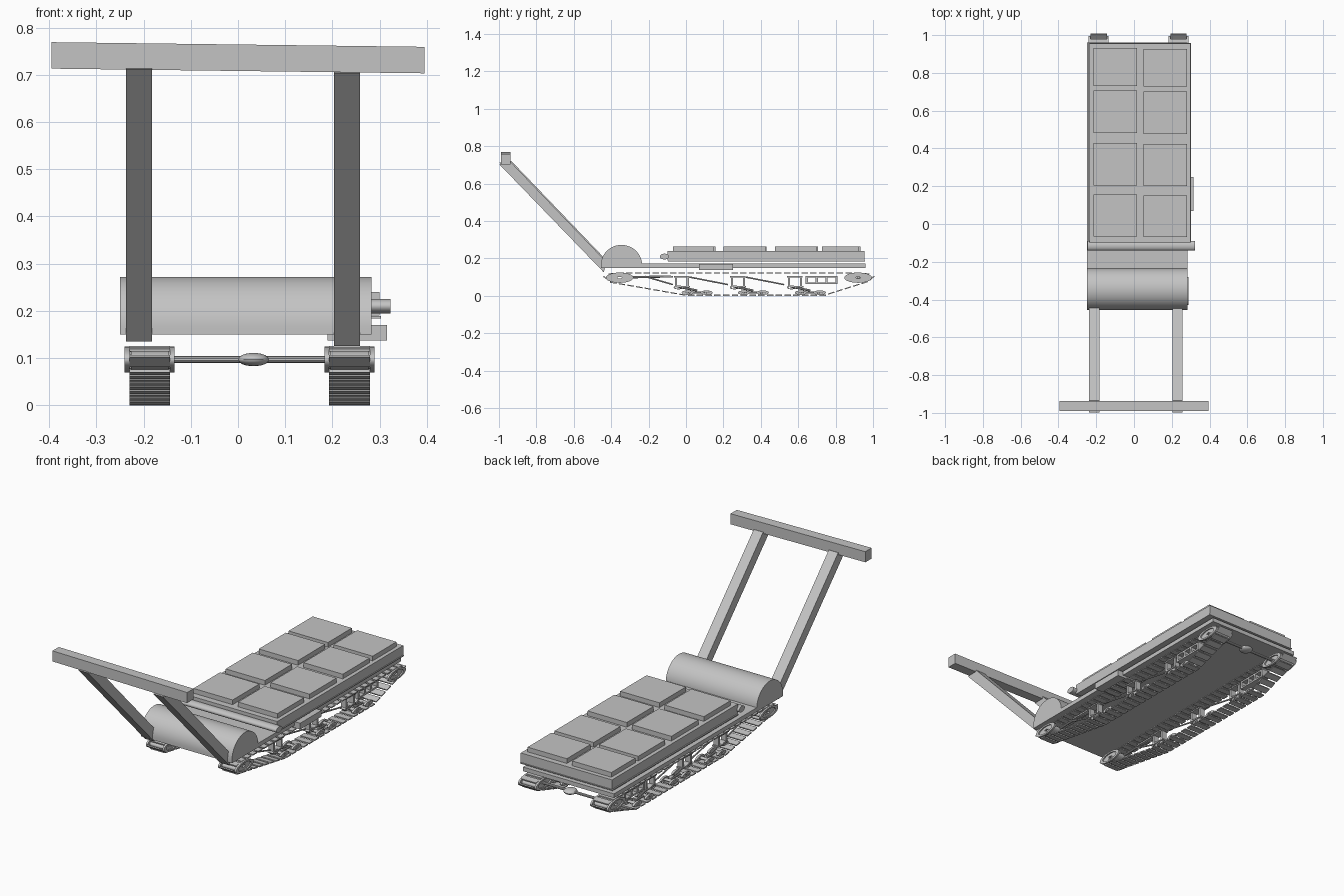
import bpy, bmesh, math
from mathutils import Vector, Matrix

cube = bpy.data.objects.get("Cube")
if cube:
    bpy.data.objects.remove(cube, do_unlink=True)

GREY = (0.55, 0.55, 0.55, 1)
grey = bpy.data.materials.new("plain grey")
grey.use_nodes = True
grey.diffuse_color = GREY
grey.node_tree.nodes["Principled BSDF"].inputs["Base Color"].default_value = GREY


def finish(bm, name, smooth=False):
    bmesh.ops.recalc_face_normals(bm, faces=bm.faces)
    mesh = bpy.data.meshes.new(name)
    bm.to_mesh(mesh)
    bm.free()
    mesh.materials.append(grey)
    ob = bpy.data.objects.new(name, mesh)
    bpy.context.collection.objects.link(ob)
    if smooth:
        bpy.ops.object.select_all(action='DESELECT')
        ob.select_set(True)
        bpy.context.view_layer.objects.active = ob
        bpy.ops.object.shade_smooth_by_angle(angle=math.radians(35))
    return ob


def add_box(bm, xs, ys, zs, rot=None):
    """Box between limits, optionally turned about its own middle."""
    lims = (xs, ys, zs)
    mid = Matrix.Translation([(a + b) / 2 for a, b in lims])
    size = Matrix.Diagonal([b - a for a, b in lims] + [1])
    bmesh.ops.create_cube(bm, size=1, matrix=mid @ (rot or Matrix()) @ size)


def box(name, xs, ys, zs, rot=None):
    bm = bmesh.new()
    add_box(bm, xs, ys, zs, rot)
    return finish(bm, name)


def prism(bm, x0, x1, outline):
    """Extrude a (y, z) outline along x."""
    face = bm.faces.new([bm.verts.new((x0, y, z)) for y, z in outline])
    ext = bmesh.ops.extrude_face_region(bm, geom=[face])["geom"]
    bmesh.ops.translate(bm, vec=(x1 - x0, 0, 0),
                        verts=[v for v in ext if isinstance(v, bmesh.types.BMVert)])


def rod(bm, a, b, r):
    a, b = Vector(a), Vector(b)
    d = b - a
    m = Matrix.Translation((a + b) / 2) @ d.to_track_quat('Z', 'Y').to_matrix().to_4x4()
    bmesh.ops.create_cone(bm, cap_ends=True, segments=10, radius1=r, radius2=r,
                          depth=d.length, matrix=m)


def lathe(bm, centre, profile, squash, steps=28, closed=True):
    """Spin (x, radius) points about the x axis, flattened in z."""
    cx, cy, cz = centre
    rings = []
    for i in range(steps):
        t = math.tau * i / steps
        rings.append([bm.verts.new((cx + x, cy + r * math.cos(t), cz + r * squash * math.sin(t)))
                      for x, r in profile])
    n = len(profile)
    for i in range(steps):
        p, q = rings[i], rings[(i + 1) % steps]
        for j in range(n if closed else n - 1):
            k = (j + 1) % n
            bm.faces.new((p[j], p[k], q[k], q[j]))


def disc(bm, centre, half, inner, outer, squash):
    lathe(bm, centre, [(-half, inner), (half, inner), (half, outer), (-half, outer)], squash)


# Deck, cargo box and storage box
box("deck_plate", (-.25, .283), (-.26, .96), (.15, .172))
box("cargo_box", (-.235, .3), (-.1, .955), (.19, .24))
box("cargo_box_base", (-.24, .303), (-.095, .957), (.184, .189))
box("side_storage_box", (.19, .315), (.07, .25), (.137, .17))

# Lid panels, two columns of four
rows = [(-.07, .157), (.2, .43), (.477, .707), (.727, .932)]
for i, (y0, y1) in enumerate(rows):
    box(f"left_panel_{i}", (.05, .28), (y0, y1 - .006), (.24, .265))
    box(f"right_panel_{i}", (-.215, .015), (y0 + .004, y1), (.24, .265))

# Half drum at the front of the deck
bm = bmesh.new()
arc = [(-.345 + .11 * math.cos(math.pi * i / 32), .165 + .107 * math.sin(math.pi * i / 32))
       for i in range(33)]
prism(bm, -.25, .283, [(-.235, .15)] + arc + [(-.455, .15)])
finish(bm, "half_drum", True)

# Roll lying across the front of the cargo box
bm = bmesh.new()
lathe(bm, (.038, -.115, .21), [(-.285, .001), (-.285, .025), (.285, .025), (.285, .001)], .62)
finish(bm, "cross_roll", True)

# Push handle
for name, x, drop in (("right_handle_leg", -.237, 0), ("left_handle_leg", .203, .009)):
    bm = bmesh.new()
    prism(bm, x, x + .055, [(-.998, .712 - drop), (-.935, .722 - drop),
                            (-.425, .19 - drop), (-.44, .135 - drop)])
    finish(bm, name)
box("handle_bar", (-.395, .395), (-.99, -.937), (.708, .764), Matrix.Rotation(.0125, 4, 'Y'))

# Rear axle with a bulged gear housing
bm = bmesh.new()
rod(bm, (-.2, .92, .097), (.25, .92, .097), .007)
finish(bm, "rear_axle", True)
bm = bmesh.new()
bmesh.ops.create_uvsphere(bm, u_segments=20, v_segments=12, radius=1,
                          matrix=Matrix.Translation((.033, .92, .097))
                          @ Matrix.Diagonal((.033, .035, .014, 1)))
finish(bm, "axle_housing", True)

TRACK = [(-.35, .123), (.92, .123), (.972, .117), (.998, .098), (.972, .076), (.74, .003),
         (0, .003), (-.4, .072), (-.432, .097), (-.4, .118)]


def track_links(bm, cx, count=62):
    pts = [Vector((0, y, z)) for y, z in TRACK]
    segs = [(a, b) for a, b in zip(pts, pts[1:] + pts[:1])]
    pitch = sum((b - a).length for a, b in segs) / count
    for i in range(count):
        s = i * pitch
        for a, b in segs:
            d = b - a
            if s <= d.length:
                break
            s -= d.length
        p = a + d.normalized() * s
        turn = Matrix.Rotation(math.atan2(d.z, d.y), 4, 'X')
        w = pitch * .37
        add_box(bm, (cx - .043, cx + .043), (p.y - w, p.y + w), (p.z - .003, p.z + .003), turn)


for side, cx in (("right", -.187), ("left", .236)):
    bm = bmesh.new()
    track_links(bm, cx)
    finish(bm, side + "_track")

    # Drive wheels: twin rims, a dished web and a hub
    for end, y in (("front", -.355), ("rear", .92)):
        bm = bmesh.new()
        for dx in (-.048, .048):
            disc(bm, (cx + dx, y, .097), .005, .052, .074, .37)
            disc(bm, (cx + dx * .9, y, .097), .003, .02, .054, .37)
        disc(bm, (cx, y, .097), .047, .012, .024, .4)
        disc(bm, (cx, y, .097), .04, .05, .058, .37)
        finish(bm, f"{side}_{end}_wheel", True)

    # Bogies: post, bracket, rocker arm and two pairs of road wheels
    for i, y in enumerate((.01, .31, .615)):
        bm = bmesh.new()
        for wy in (y, y + .1):
            for dx in (-.027, .027):
                disc(bm, (cx + dx, wy, .017), .006, .014, .033, .36)
            disc(bm, (cx, wy, .017), .03, .003, .012, .5)
        finish(bm, f"{side}_road_wheels_{i}", True)

        bm = bmesh.new()
        add_box(bm, (cx - .02, cx + .02), (y - .075, y + .008), (.099, .106))
        for py in (y - .07, y - .006):
            add_box(bm, (cx - .015, cx + .015), (py, py + .012), (.05, .1))
        add_box(bm, (cx - .018, cx + .018), (y - .06, y + .012), (.045, .052))
        rod(bm, (cx, y - .05, .048), (cx, y + .05, .028), .006)
        rod(bm, (cx, y, .017), (cx, y + .1, .017), .005)
        if i < 2:
            rod(bm, (cx, y + .01, .1), (cx, y + .215, .06), .004)
        finish(bm, f"{side}_bogie_{i}")

        # Curved spring end beside the post
        bm = bmesh.new()
        disc(bm, (cx, y - .05, .045), .016, .018, .026, .4)
        finish(bm, f"{side}_spring_{i}", True)

    # Side rail and front tension rod
    bm = bmesh.new()
    rod(bm, (cx, -.34, .098), (cx, -.08, .104), .006)
    rod(bm, (cx, -.22, .104), (cx, -.07, .06), .004)
    add_box(bm, (cx - .012, cx + .012), (-.19, -.07), (.098, .106))
    finish(bm, side + "_tension_rod")

    # Rear frame with three openings
    bm = bmesh.new()
    for z in (.063, .098):
        add_box(bm, (cx - .02, cx + .02), (.64, .81), (z, z + .009))
    for i in range(4):
        y = .64 + i * .0527
        add_box(bm, (cx - .02, cx + .02), (y, y + .012), (.07, .1))
    finish(bm, side + "_rear_frame")
